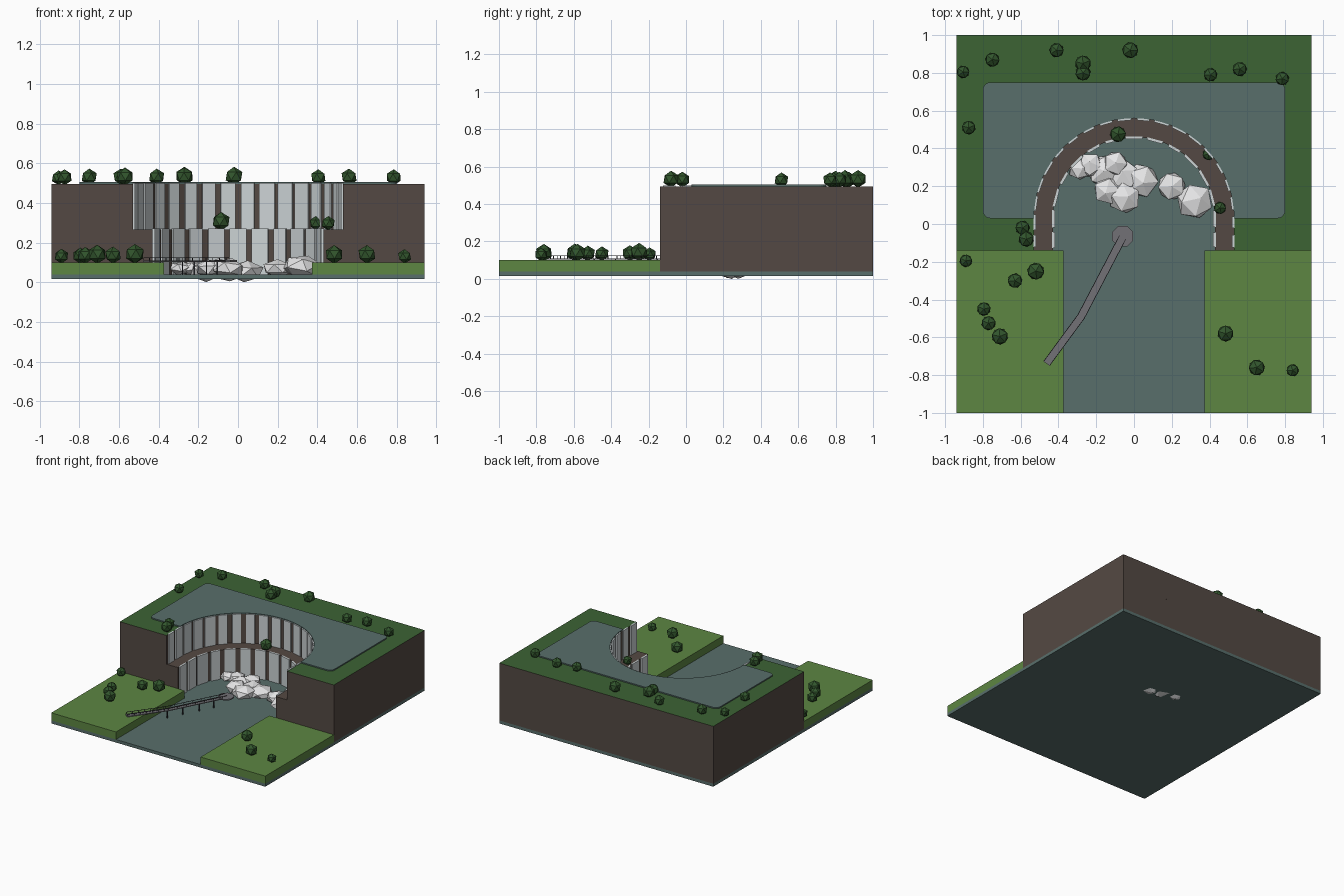
import bpy, bmesh, math, random
from mathutils import Matrix, Vector

random.seed(4)
if "Cube" in bpy.data.objects:
    bpy.data.objects.remove(bpy.data.objects["Cube"])


def material(name, r, g, b):
    linear = [(c / 255 / 12.92) if c < 11 else ((c / 255 + 0.055) / 1.055) ** 2.4 for c in (r, g, b)]
    mat = bpy.data.materials.new(name)
    mat.use_nodes = True
    mat.diffuse_color = (*linear, 1)
    mat.node_tree.nodes["Principled BSDF"].inputs["Base Color"].default_value = (*linear, 1)
    return mat


WATER = material("water", 88, 110, 107)
GRASS = material("grass", 93, 134, 66)
FOREST = material("forest_floor", 60, 99, 52)
ROCK = material("cliff_rock", 84, 73, 67)
LEAF = material("leaves", 50, 86, 45)
FALL = material("falling_water", 204, 211, 213)
FOAM = material("foam", 232, 232, 233)
DECK = material("walkway_grey", 114, 113, 118)
IRON = material("dark_iron", 50, 51, 56)

HALF, FRONT, CENTRE = 0.94, -0.14, 0.03      # half width, cliff front, arc centre
LOW, LEDGE, TOP, BANK = 0.04, 0.267, 0.495, 0.10


def finish(bm, name, *mats):
    bmesh.ops.recalc_face_normals(bm, faces=bm.faces[:])
    mesh = bpy.data.meshes.new(name)
    bm.to_mesh(mesh)
    bm.free()
    for mat in mats:
        mesh.materials.append(mat)
    obj = bpy.data.objects.new(name, mesh)
    bpy.context.collection.objects.link(obj)
    return obj


def prism(name, outline, z0, z1, side, top=None):
    """Upright solid from an outline; the top may have its own colour."""
    bm = bmesh.new()
    face = bm.faces.new([bm.verts.new((x, y, z0)) for x, y in outline])
    new = bmesh.ops.extrude_face_region(bm, geom=[face])["geom"]
    bmesh.ops.translate(bm, vec=(0, 0, z1 - z0), verts=[v for v in new if isinstance(v, bmesh.types.BMVert)])
    bm.normal_update()
    if top:
        for f in bm.faces:
            f.material_index = int(f.calc_center_median().z > z1 - 0.001)
    return finish(bm, name, side, *([top] if top else []))


def add_box(bm, centre, size, angle=0.0):
    m = Matrix.Translation(centre) @ Matrix.Rotation(angle, 4, "Z") @ Matrix.Diagonal((*size, 1))
    bmesh.ops.create_cube(bm, size=1, matrix=m)


def arc(cx, cy, r, a0, a1, n):
    return [(cx + r * math.cos(math.radians(a0 + (a1 - a0) * i / n)),
             cy + r * math.sin(math.radians(a0 + (a1 - a0) * i / n))) for i in range(n + 1)]


def rect(x0, x1, y0, y1):
    return [(x0, y0), (x1, y0), (x1, y1), (x0, y1)]


# River bed slab and front banks
prism("river", rect(-HALF, HALF, -1, 1), 0.016, LOW, WATER)
for name, side in (("left_bank", 1), ("right_bank", -1)):
    prism(name, rect(side * 0.372, side * HALF, -1, FRONT), LOW, BANK, GRASS)

# Two cliff tiers with a horseshoe notch
R_LOW, R_TOP = 0.43, 0.53


def cliff_outline(r):
    return ([(HALF, FRONT), (HALF, 1), (-HALF, 1), (-HALF, FRONT), (-r, FRONT)]
            + arc(0, CENTRE, r, 180, 0, 32) + [(r, FRONT)])


prism("lower_cliff", cliff_outline(R_LOW), LOW, LEDGE, ROCK)
prism("upper_cliff", cliff_outline(R_TOP), LEDGE, TOP, ROCK, FOREST)

# Upper lake with rounded corners, ending at the rim
x, y0, y1, c = 0.80, CENTRE, 0.75, 0.04
lake = arc(0, CENTRE, R_TOP, 180, 0, 32)
lake += arc(x - c, y0 + c, c, -90, 0, 5) + arc(x - c, y1 - c, c, 0, 90, 5)
lake += arc(c - x, y1 - c, c, 90, 180, 5) + arc(c - x, y0 + c, c, 180, 270, 5)
prism("upper_lake", lake, TOP, TOP + 0.009, WATER)


# Falling water: flat panels spaced along each horseshoe wall
def falls(name, r, z0, z1, count):
    bm = bmesh.new()
    straight = CENTRE - FRONT
    length = 2 * straight + math.pi * r
    for i in range(count):
        s = length * (i + 0.5) / count
        turn = min(max((s - straight) / r, 0), math.pi)
        y = CENTRE + r * math.sin(turn)
        y -= max(straight - s, 0) + max(s - length + straight, 0)
        width = length / count * random.uniform(0.6, 0.88)
        add_box(bm, (r * math.cos(turn), y, (z0 + z1) / 2), (0.014, width, z1 - z0), turn)
    finish(bm, name, FALL)


falls("upper_falls", R_TOP - 0.004, LEDGE, TOP + 0.004, 20)
falls("lower_falls", R_LOW - 0.004, LOW, LEDGE + 0.003, 15)

# Foam boulders at the foot of the falls: x, y, z, radius
boulders = [(-.29, .29, .07, .06), (-.23, .31, .07, .07), (-.16, .28, .055, .092),
            (-.10, .32, .08, .07), (-.14, .18, .07, .08), (-.05, .14, .07, .09),
            (-.05, .25, .055, .092), (.04, .23, .055, .095), (.20, .20, .07, .08),
            (.32, .12, .08, .10)]
bm = bmesh.new()
for x, y, z, r in boulders:
    spin = Matrix.Rotation(random.uniform(0, 6), 4, "Z") @ Matrix.Rotation(random.uniform(-.4, .4), 4, "X")
    m = Matrix.Translation((x, y, z)) @ Matrix.Diagonal((1, 1, 0.58, 1)) @ spin
    bmesh.ops.create_icosphere(bm, subdivisions=1, radius=r, matrix=m)
low = min(v.co.z for v in bm.verts)
for v in bm.verts:
    v.co.z -= low * max(0, 1 - v.co.z / LOW) if v.co.z < LOW else 0
finish(bm, "foam_boulders", FOAM)

# Bushes: x, y, radius on each ground level
bushes = {
    TOP: [(-.41, .92, .042), (-.02, .92, .047), (-.75, .87, .042), (-.905, .805, .037),
          (-.27, .85, .047), (-.27, .80, .045), (.405, .79, .04), (.56, .82, .042),
          (.785, .77, .04), (-.875, .51, .04), (-.59, -.02, .042), (-.57, -.08, .045)],
    LEDGE: [(-.085, .475, .047), (.395, .37, .036), (.455, .085, .036)],
    BANK: [(-.89, -.195, .037), (-.63, -.30, .043), (-.52, -.25, .05), (-.795, -.45, .04),
           (-.77, -.525, .042), (-.71, -.595, .048), (.485, -.58, .047), (.65, -.76, .047),
           (.84, -.775, .036)],
}
bm = bmesh.new()
for ground, group in bushes.items():
    for x, y, r in group:
        m = Matrix.Translation((x, y, ground + 0.85 * r)) @ Matrix.Rotation(random.uniform(0, 6), 4, "Z")
        bmesh.ops.create_icosphere(bm, subdivisions=1, radius=r, matrix=m)
finish(bm, "bushes", LEAF)

# Walkway: bent deck, handrails, rail posts and legs into the river
path = [Vector(p) for p in ((-.46, -.735, 0), (-.28, -.49, 0), (-.06, -.07, 0))]
deck, rails = bmesh.new(), bmesh.new()
for a, b in zip(path, path[1:]):
    step = b - a
    angle, mid = math.atan2(step.y, step.x), (a + b) / 2
    across = Vector((-step.y, step.x, 0)).normalized() * 0.019
    add_box(deck, mid + Vector((0, 0, 0.106)), (step.length + 0.01, 0.042, 0.006), angle)
    for side in (-1, 1):
        add_box(rails, mid + across * side + Vector((0, 0, 0.124)), (step.length, 0.003, 0.003), angle)
        for i in range(7):
            spot = a.lerp(b, i / 6.5) + across * side
            add_box(rails, spot + Vector((0, 0, 0.115)), (0.003, 0.003, 0.018), angle)
for t in (0.0, 0.27, 0.55, 0.8):
    spot = path[1].lerp(path[2], t)
    add_box(rails, spot + Vector((0, 0, 0.07)), (0.007, 0.007, 0.068))
finish(deck, "walkway_deck", DECK)
finish(rails, "walkway_rails", IRON)

# Octagonal lookout at the end of the walkway
prism("lookout", arc(-.06, -.065, 0.06, 22.5, 337.5, 7), 0.102, 0.111, DECK)
